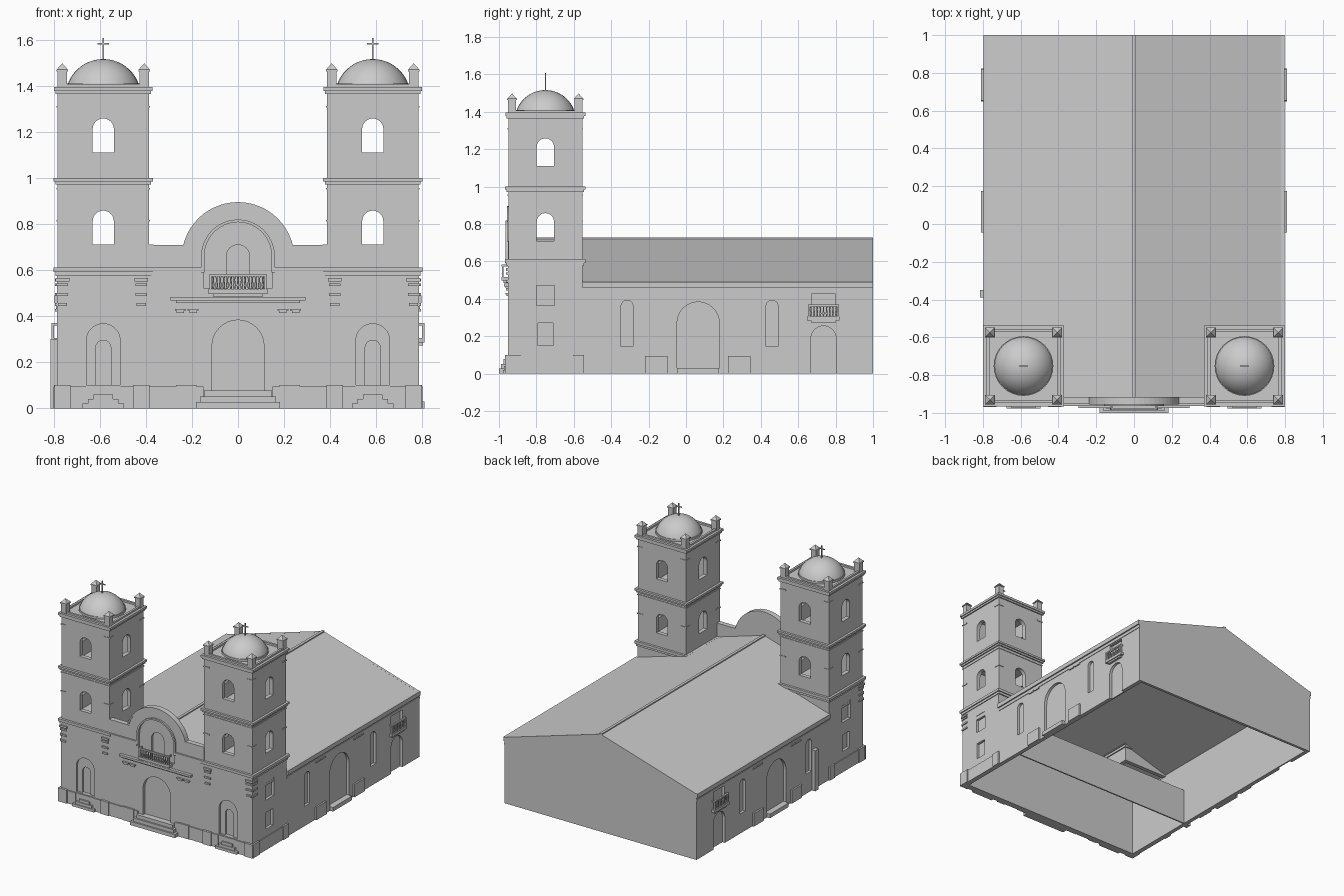
import bpy, bmesh
from math import pi, sin, cos

cube = bpy.data.objects.get("Cube")
if cube:
    bpy.data.objects.remove(cube)

stone = bpy.data.materials.new("pale_grey_stone")
stone.use_nodes = True
GREY = (0.6, 0.6, 0.6, 1)
stone.diffuse_color = GREY
stone.node_tree.nodes["Principled BSDF"].inputs["Base Color"].default_value = GREY

HALF, FACE = 0.786, 0.952          # side wall x, front wall -y
TX, TY, TH = 0.585, -0.752, 0.198  # tower centre and half width


# Frames: u along the wall, v up, d outward from the wall surface
def front(u, v, d):
    return (u, -FACE - d, v)


def side(s):
    return lambda u, v, d: (s * (HALF + d), u, v)


def plan(u, v, d):
    return (u, v, d)


def rect(u0, u1, v0, v1):
    return [(u0, v0), (u1, v0), (u1, v1), (u0, v1)]


def mid(c, half, v0, v1):
    return rect(c - half, c + half, v0, v1)


def square(cx, cy, h):
    return rect(cx - h, cx + h, cy - h, cy + h)


def arc(c, r, v, a0=0.0, a1=pi, n=16):
    return [(c + r * cos(a0 + (a1 - a0) * i / n), v + r * sin(a0 + (a1 - a0) * i / n))
            for i in range(n + 1)]


def arch(c, r, v0, v1):
    return [(c - r, v0), (c + r, v0)] + arc(c, r, v1 - r)


def part(name, frame, prisms=(), lathes=()):
    """Extruded outlines (points, d0, d1) and turned shapes (profile, u, d or v, segments)."""
    bm = bmesh.new()
    for pts, d0, d1 in prisms:
        a = [bm.verts.new(frame(u, v, d0)) for u, v in pts]
        b = [bm.verts.new(frame(u, v, d1)) for u, v in pts]
        bm.faces.new(a)
        bm.faces.new(b)
        n = len(pts)
        for i in range(n):
            j = (i + 1) % n
            bm.faces.new((a[i], a[j], b[j], b[i]))
    for profile, cu, cd, n in lathes:
        x, y, z = frame(cu, 0, cd)
        if frame is plan:
            x, y, z = cu, cd, 0
        rings = [[bm.verts.new((x + r * cos(2 * pi * i / n), y + r * sin(2 * pi * i / n), z + h))
                  for i in range(n)] for r, h in profile]
        for lo, hi in zip(rings, rings[1:]):
            for i in range(n):
                j = (i + 1) % n
                bm.faces.new((lo[i], lo[j], hi[j], hi[i])).smooth = True
        bm.faces.new(rings[0])
        bm.faces.new(rings[-1])
    bmesh.ops.recalc_face_normals(bm, faces=bm.faces[:])
    mesh = bpy.data.meshes.new(name)
    bm.to_mesh(mesh)
    bm.free()
    mesh.materials.append(stone)
    obj = bpy.data.objects.new(name, mesh)
    bpy.context.collection.objects.link(obj)
    return obj


def cut(obj, frame, prisms):
    for p in prisms:
        tool = part("cutter", frame, [p])
        tool.hide_render = True
        mod = obj.modifiers.new("cut", 'BOOLEAN')
        mod.operation, mod.solver, mod.object = 'DIFFERENCE', 'EXACT', tool
        bpy.context.view_layer.objects.active = obj
        bpy.ops.object.modifier_apply(modifier=mod.name)
        bpy.data.objects.remove(tool)


def balcony(name, frame, c, half, v0, v1, depth, n):
    """Slab, turned balusters and handrail."""
    slab, rail = v0 + 0.02, v1 - 0.01
    prisms = [(mid(c, half, v0, slab), 0, depth),
              (mid(c, half - 0.02, v0 - 0.012, v0), 0, depth * 0.7),
              (mid(c, half - 0.005, rail, v1), depth - 0.012, depth)]
    for e in (-1, 1):
        prisms.append((mid(c + e * (half - 0.009), 0.004, rail, v1), 0, depth))
        prisms.append((mid(c + e * (half - 0.009), 0.005, slab, rail), depth - 0.011, depth - 0.001))
    h = rail - slab
    turned = [(0.003, slab), (0.006, slab + h * 0.3), (0.003, slab + h * 0.7), (0.005, rail)]
    lathes = [(turned, c + (half - 0.02) * (2 * i / (n - 1) - 1), depth - 0.006, 6)
              for i in range(n)]
    part(name, frame, prisms, lathes)


# Front wall with curved gable, doors and niche
top = arc(0, 0.245, 0.65, 0.245, pi - 0.245, 24)
outline = [(-HALF, 0), (HALF, 0), (HALF, 0.6), (0.39, 0.6), (0.39, 0.71)] + top
outline += [(-0.39, 0.71), (-0.39, 0.6), (-HALF, 0.6)]
wall = part("front_wall", front, [(outline, -0.037, 0)])
pockets = [(arch(0, 0.113, 0.075, 0.383), -0.025, 0.02),
           (arch(0, 0.148, 0.52, 0.81), -0.012, 0.02),
           (arch(0, 0.05, 0.515, 0.71), -0.028, 0.02)]
for s in (-1, 1):
    pockets.append((arch(s * TX, 0.073, 0.1, 0.367), -0.015, 0.02))
    pockets.append((arch(s * TX, 0.033, 0.1, 0.295), -0.028, 0.02))
cut(wall, front, pockets)

# Front mouldings
ring = [(-0.16, 0.59), (-0.16, 0.66)] + arc(0, 0.16, 0.66)[::-1] + [(0.16, 0.59)]
ring += [(0.146, 0.59)] + arc(0, 0.146, 0.662) + [(-0.146, 0.59)]
part("gable_arch_moulding", front, [(ring, 0, 0.012)])
part("gable_coping", front, [(top + arc(0, 0.235, 0.65, 0.245, pi - 0.245, 24)[::-1], -0.037, 0.004)])
part("door_cornice", front, [(mid(0, 0.27, 0.458, 0.467), 0, 0.012),
                             (mid(0, 0.293, 0.467, 0.483), 0, 0.022)])
trim, corbels, caps, plinth = [], [], [], []
for s in (-1, 1):
    trim += [(mid(s * 0.28, 0.12, 0.575, 0.592), 0, 0.006),
             (mid(s * 0.28, 0.12, 0.592, 0.612), 0, 0.012)]
    for u in (0.195, 0.25):
        corbels += [(mid(s * u, 0.024, 0.424, 0.432), 0, 0.014),
                    (mid(s * u, 0.016, 0.414, 0.424), 0, 0.009)]
    for u in (0.42, 0.762):
        for v, h, w in ((0.445, 0.012, 0.02), (0.488, 0.012, 0.025), (0.53, 0.012, 0.025), (0.55, 0.015, 0.03)):
            caps.append((mid(s * u, w, v, v + h), 0, 0.01))
        plinth.append((mid(s * u, 0.035, 0, 0.1), 0, 0.016))
    plinth += [(rect(s * 0.15, s * 0.51, 0, 0.095), 0, 0.008),
               (rect(s * 0.66, s * 0.8, 0, 0.095), 0, 0.008),
               (rect(s * 0.51, s * 0.66, 0, 0.095), 0, 0.004),
               (mid(s * 0.225, 0.045, 0, 0.1), 0, 0.012)]
part("front_cornice", front, trim)
part("front_corbels", front, corbels)
part("pilaster_capitals", front, caps)
part("front_plinth", front, plinth)
balcony("front_balcony", front, 0, 0.128, 0.497, 0.583, 0.034, 15)

# Steps
part("main_steps", front, [(mid(0, 0.183, 0, 0.027), 0, 0.048),
                           (mid(0, 0.165, 0.027, 0.052), 0, 0.036),
                           (mid(0, 0.148, 0.052, 0.078), 0, 0.024)])
for s in (-1, 1):
    part("tower_door_steps", front, [(mid(s * TX, 0.09 - i * 0.024, i * 0.02, i * 0.02 + 0.02),
                                      0, 0.026 - i * 0.006) for i in range(3)])

# Side walls and their details
for s in (-1, 1):
    f = side(s)
    back = TY + TH
    shape = [(-FACE, 0), (1, 0), (1, 0.49), (back, 0.49), (back, 0.6), (-FACE, 0.6)]
    w = part("side_wall", f, [(shape, -0.03, 0)])
    cut(w, f, [(arch(0.065, 0.113, 0.03, 0.383), -0.02, 0.02),
               (arch(-0.315, 0.032, 0.145, 0.392), -0.02, 0.02),
               (arch(0.46, 0.032, 0.145, 0.392), -0.02, 0.02),
               (arch(0.735, 0.067, -0.01, 0.255), -0.02, 0.02),
               (mid(0.735, 0.065, 0.3, 0.425), -0.02, 0.02),
               (mid(TY, 0.048, 0.365, 0.5), -0.02, 0.02),
               (mid(TY, 0.04, 0.15, 0.272), -0.02, 0.02)])
    part("eave_moulding", f, [(rect(back, 1, 0.432, 0.448), -0.01, 0.004),
                              (rect(back, 1, 0.458, 0.49), -0.01, 0.01)])
    part("side_plinth", f, [(rect(-FACE, back, 0, 0.095), 0, 0.006),
                            (mid(-0.92, 0.035, 0, 0.1), 0, 0.012),
                            (mid(-0.575, 0.03, 0, 0.1), 0, 0.012),
                            (mid(-0.16, 0.06, 0, 0.095), 0, 0.012),
                            (mid(0.285, 0.06, 0, 0.095), 0, 0.012)])
    part("side_corbels", f, [(mid(c + e, 0.025, 0.42, 0.43), 0, 0.008)
                             for c in (-0.16, 0.285) for e in (-0.03, 0.03)])
    part("corner_capitals", f, [(mid(-0.925, 0.027, v, v + 0.012), 0, 0.008)
                                for v in (0.445, 0.488, 0.53, 0.55)])
    part("side_step", f, [(mid(0.065, 0.11, 0, 0.03), 0, 0.024)])
    balcony("side_balcony", f, 0.735, 0.087, 0.285, 0.37, 0.024, 9)
part("buttress", side(-1), [(mid(-0.37, 0.02, 0, 0.3), 0, 0.028)])


# Nave roof, rear gable and inner partition
def nave(u, v, d):
    return (u, d, v)


part("roof", nave, [([(-0.784, 0.488), (0, 0.722), (0.784, 0.488),
                      (0.784, 0.473), (0, 0.707), (-0.784, 0.473)], -0.92, 1)])
part("ridge_cap", nave, [(mid(0, 0.01, 0.71, 0.727), -0.92, 1)])
part("rear_gable", nave, [([(-HALF, 0), (HALF, 0), (HALF, 0.488), (0, 0.722), (-HALF, 0.488)], 0.98, 1)])
part("partition", nave, [(mid(0, HALF - 0.02, 0, 0.27), -0.36, -0.35)])

# Bell towers
for s in (-1, 1):
    x = s * TX
    shell = part("tower", plan, [(square(x, TY, TH), 0.47, 1.385)])
    cut(shell, plan, [(square(x, TY, TH - 0.03), 0.4, 1.365)])
    for v in (0.71, 1.11):
        opening = arch(0, 0.046, v, v + 0.148)
        cut(shell, lambda u, w, d: (x + u, TY + d, w), [(opening, -0.3, 0.3)])
        cut(shell, lambda u, w, d: (x + d, TY + u, w), [(opening, -0.3, 0.3)])
    bands = ((0.575, 0.592, 0.207), (0.592, 0.612, 0.215), (0.95, 0.957, 0.202),
             (0.972, 0.985, 0.207), (0.985, 1.0, 0.215),
             (1.365, 1.378, 0.207), (1.378, 1.395, 0.214))
    part("tower_cornices", plan, [(square(x, TY, h), a, b) for a, b, h in bands])
    corners = [(x + i * 0.178, TY + j * 0.178) for i in (-1, 1) for j in (-1, 1)]
    part("corner_bands", plan, [(square(cx, cy, 0.024), v, v + 0.008)
                                for cx, cy in corners for v in (0.81, 1.305)])
    part("roof_rim", plan, [(mid(x, 0.195, TY + e * 0.188 - 0.008, TY + e * 0.188 + 0.008), 1.39, 1.408)
                            for e in (-1, 1)] +
         [(rect(x + e * 0.188 - 0.008, x + e * 0.188 + 0.008, TY - 0.18, TY + 0.18), 1.39, 1.408)
          for e in (-1, 1)])

    # Corner pinnacles with pyramid caps
    part("pinnacles", plan, [(square(cx, cy, 0.021), 1.39, 1.462) for cx, cy in corners] +
         [(square(cx, cy, 0.026), 1.462, 1.47) for cx, cy in corners])
    for cx, cy in corners:
        bpy.ops.mesh.primitive_cone_add(vertices=4, radius1=0.035, radius2=0, depth=0.028,
                                        location=(cx, cy, 1.484), rotation=(0, 0, pi / 4))
        cap = bpy.context.object
        cap.name = "pinnacle_cap"
        cap.data.materials.append(stone)

    # Dome and cross
    part("dome_base", plan, [(arc(x, 0.158, TY, 0, 2 * pi, 32)[:-1], 1.39, 1.41)])
    R, start = 0.164, 0.334
    steps = [start + (pi / 2 - 0.02 - start) * i / 10 for i in range(11)]
    part("dome", plan, lathes=[([(R * cos(a), 1.352 + R * sin(a)) for a in steps], x, TY, 32)])
    part("cross", plan, [(square(x, TY, 0.003), 1.51, 1.607),
                         (mid(x, 0.025, TY - 0.003, TY + 0.003), 1.58, 1.586)])
